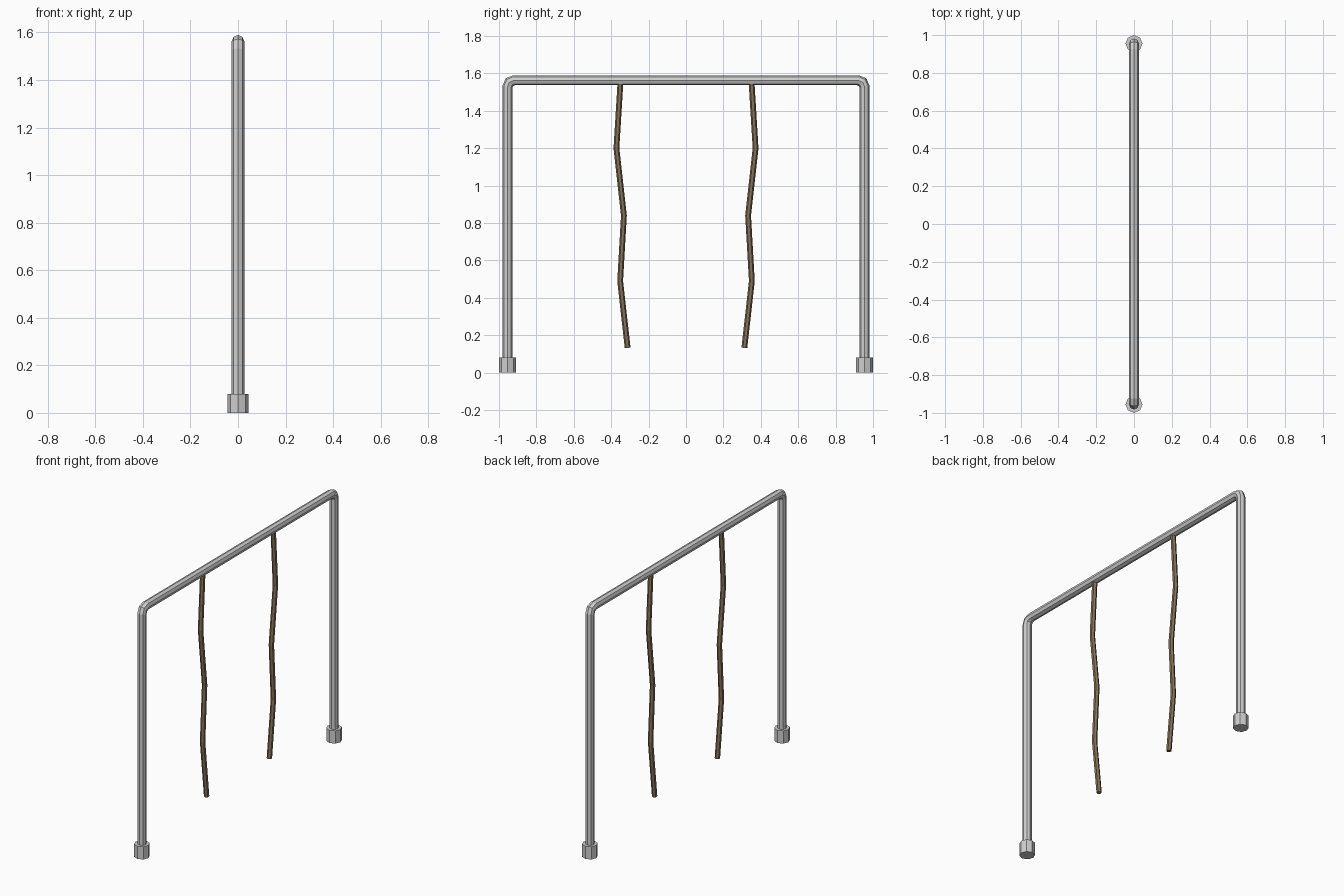
import bpy, bmesh, math
from mathutils import Vector

if "Cube" in bpy.data.objects:
    bpy.data.objects.remove(bpy.data.objects["Cube"])


def material(name, color):
    m = bpy.data.materials.new(name)
    m.diffuse_color = (*color, 1)
    m.use_nodes = True
    m.node_tree.nodes["Principled BSDF"].inputs["Base Color"].default_value = m.diffuse_color
    return m


metal = material("grey metal", (0.62, 0.62, 0.62))
rope = material("brown rope", (0.235, 0.175, 0.10))


def tube(name, path, radius, sides, mat, turn=0.0):
    """Sweep a polygon along (y, z) points in the x = 0 plane, with mitred joints."""
    pts = [Vector((0, y, z)) for y, z in path]
    bm = bmesh.new()
    rings = []
    for i, p in enumerate(pts):
        before = (p - pts[i - 1]).normalized() if i else None
        after = (pts[i + 1] - p).normalized() if i < len(pts) - 1 else None
        before, after = before or after, after or before
        tangent = (before + after).normalized()
        side = Vector((0, -tangent.z, tangent.y)) / tangent.dot(after)
        ring = []
        for k in range(sides):
            a = math.tau * (k + turn) / sides
            ring.append(bm.verts.new(p + radius * (math.cos(a) * Vector((1, 0, 0)) + math.sin(a) * side)))
        rings.append(ring)
    for r0, r1 in zip(rings, rings[1:]):
        for k in range(sides):
            n = (k + 1) % sides
            bm.faces.new((r0[k], r0[n], r1[n], r1[k]))
    bm.faces.new(rings[0])
    bm.faces.new(rings[-1])
    bmesh.ops.recalc_face_normals(bm, faces=bm.faces)
    mesh = bpy.data.meshes.new(name)
    bm.to_mesh(mesh)
    bm.free()
    mesh.materials.append(mat)
    obj = bpy.data.objects.new(name, mesh)
    bpy.context.collection.objects.link(obj)
    return obj


# Bent pipe frame: two posts joined by a top bar with rounded corners
POST_Y, BAR_Z, BEND = 0.955, 1.563, 0.036
half = [(-POST_Y, 0.04)]
for deg in (0, 45, 90):
    a = math.radians(deg)
    half.append((-POST_Y + BEND * (1 - math.cos(a)), BAR_Z - BEND * (1 - math.sin(a))))
tube("pipe_frame", half + [(-y, z) for y, z in reversed(half)], 0.0265, 8, metal)

# Feet and hanging ropes, mirrored left and right
rope_path = [(0.35, 1.56), (0.372, 1.2), (0.332, 0.84), (0.352, 0.49), (0.312, 0.132)]
for s, label in ((-1, "left"), (1, "right")):
    tube(f"{label}_foot", [(s * POST_Y, 0), (s * POST_Y, 0.08)], 0.045, 8, metal)
    tube(f"{label}_rope", [(s * y, z) for y, z in rope_path], 0.0155, 6, rope, turn=0.5)
